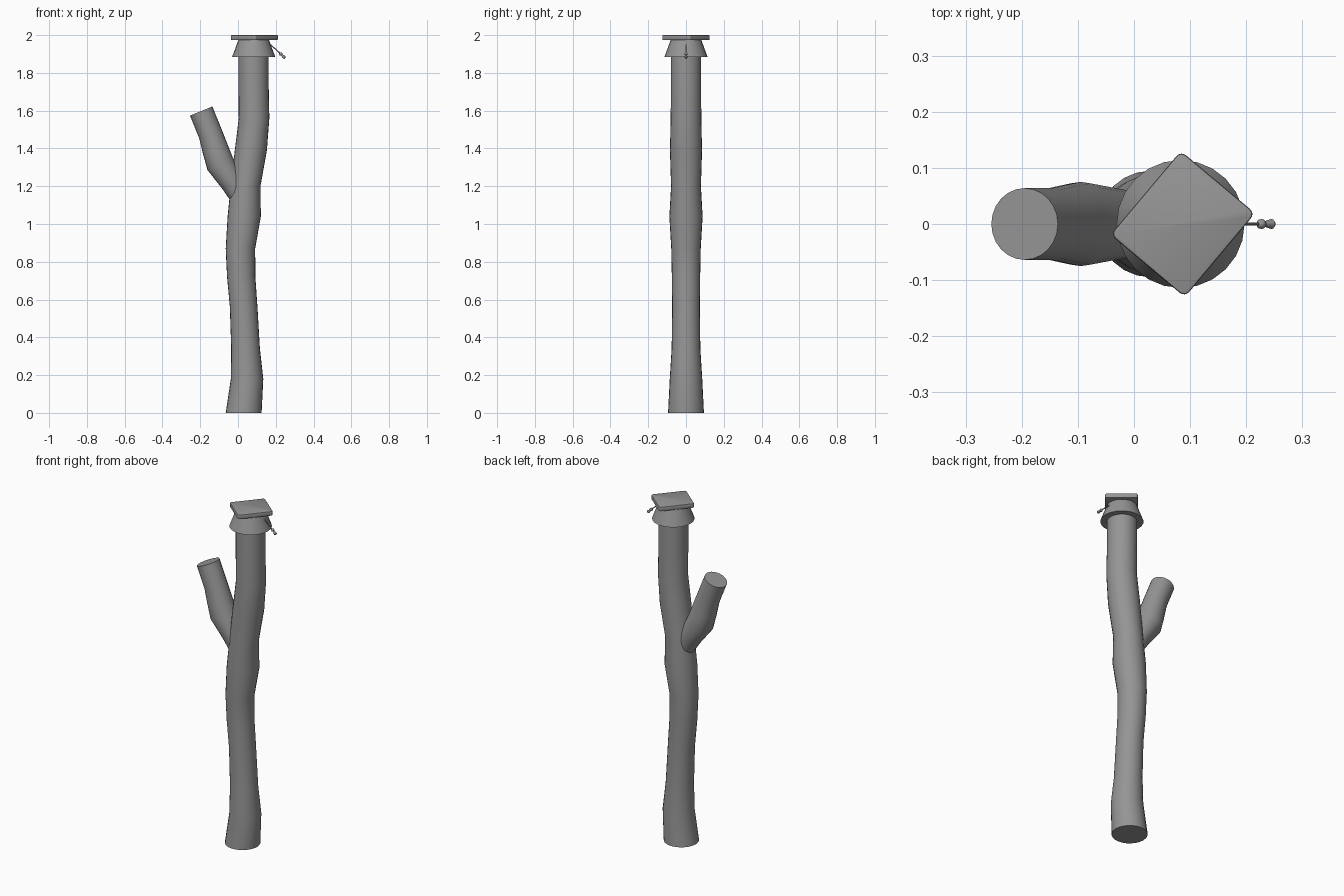
import bpy, bmesh, math
from mathutils import Vector, Matrix

if "Cube" in bpy.data.objects:
    bpy.data.objects.remove(bpy.data.objects["Cube"])

grey = bpy.data.materials.new("plain grey")
grey.use_nodes = True
GREY = (0.3, 0.3, 0.3, 1)
grey.diffuse_color = GREY
grey.node_tree.nodes["Principled BSDF"].inputs["Base Color"].default_value = GREY


def finish(bm, name, angle=35):
    """Turn a bmesh into a named, shaded object."""
    bmesh.ops.recalc_face_normals(bm, faces=bm.faces)
    mesh = bpy.data.meshes.new(name)
    bm.to_mesh(mesh)
    bm.free()
    mesh.materials.append(grey)
    obj = bpy.data.objects.new(name, mesh)
    bpy.context.collection.objects.link(obj)
    bpy.ops.object.select_all(action='DESELECT')
    obj.select_set(True)
    bpy.context.view_layer.objects.active = obj
    bpy.ops.object.shade_smooth_by_angle(angle=math.radians(angle))
    return obj


def tube(name, path, sides=24, level=False):
    """Capped tube through (x, z, radius) points; level keeps rings horizontal."""
    bm = bmesh.new()
    pts = [Vector((x, 0, z)) for x, z, r in path]
    rings = []
    for i, (x, z, r) in enumerate(path):
        along = (pts[min(i + 1, len(pts) - 1)] - pts[max(i - 1, 0)]).normalized()
        if level:
            along = Vector((0, 0, 1))
        side = Vector((0, 1, 0))
        across = side.cross(along)
        angles = [math.tau * k / sides for k in range(sides)]
        rings.append([bm.verts.new(pts[i] + r * (across * math.cos(a) + side * math.sin(a)))
                      for a in angles])
    for low, high in zip(rings, rings[1:]):
        for k in range(sides):
            n = (k + 1) % sides
            bm.faces.new((low[k], low[n], high[n], high[k]))
    bm.faces.new(rings[0])
    bm.faces.new(rings[-1])
    return finish(bm, name)


# Crooked trunk and its side branch
tube("trunk", [(.03, 0, .095), (.048, .18, .086), (.04, .34, .076), (.03, .56, .073),
               (.017, .72, .075), (.013, .87, .078), (.033, 1.04, .088), (.04, 1.2, .079),
               (.068, 1.39, .085), (.085, 1.56, .081), (.082, 1.75, .08), (.082, 1.93, .08)],
     level=True)
tube("branch", [(.015, 1.14, .055), (-.03, 1.22, .063), (-.095, 1.32, .075),
                (-.118, 1.39, .07), (-.145, 1.475, .064), (-.195, 1.598, .064)])

# Flared skirt of the cap
tube("cap_skirt", [(.083, 1.885, .114), (.083, 1.977, .08)], level=True)

# Square board with rounded corners
bm = bmesh.new()
bmesh.ops.create_cube(bm, size=1)
bmesh.ops.scale(bm, vec=(.195, .173, .026), verts=bm.verts)
upright = [e for e in bm.edges if abs(e.verts[0].co.z - e.verts[1].co.z) > .01]
bmesh.ops.bevel(bm, geom=upright, offset=.012, segments=4, profile=.5, affect='EDGES')
rims = [e for e in bm.edges if abs(e.verts[0].co.z - e.verts[1].co.z) < .001]
bmesh.ops.bevel(bm, geom=rims, offset=.004, segments=2, profile=.5, affect='EDGES')
board = finish(bm, "cap_board")
board.matrix_world = Matrix.Translation((.087, 0, 1.987)) @ Matrix.Rotation(math.radians(50), 4, 'Z')

# Tassel: cord, knot and flared end
tube("tassel_cord", [(.14, 1.978, .003), (.225, 1.902, .003)], sides=10)
bm = bmesh.new()
bmesh.ops.create_uvsphere(bm, u_segments=12, v_segments=8, radius=.009,
                          matrix=Matrix.Translation((.227, 0, 1.9)))
finish(bm, "tassel_knot", 60)
tube("tassel_end", [(.23, 1.897, .004), (.239, 1.888, .007), (.245, 1.882, .009),
                    (.249, 1.878, .005)], sides=12)
